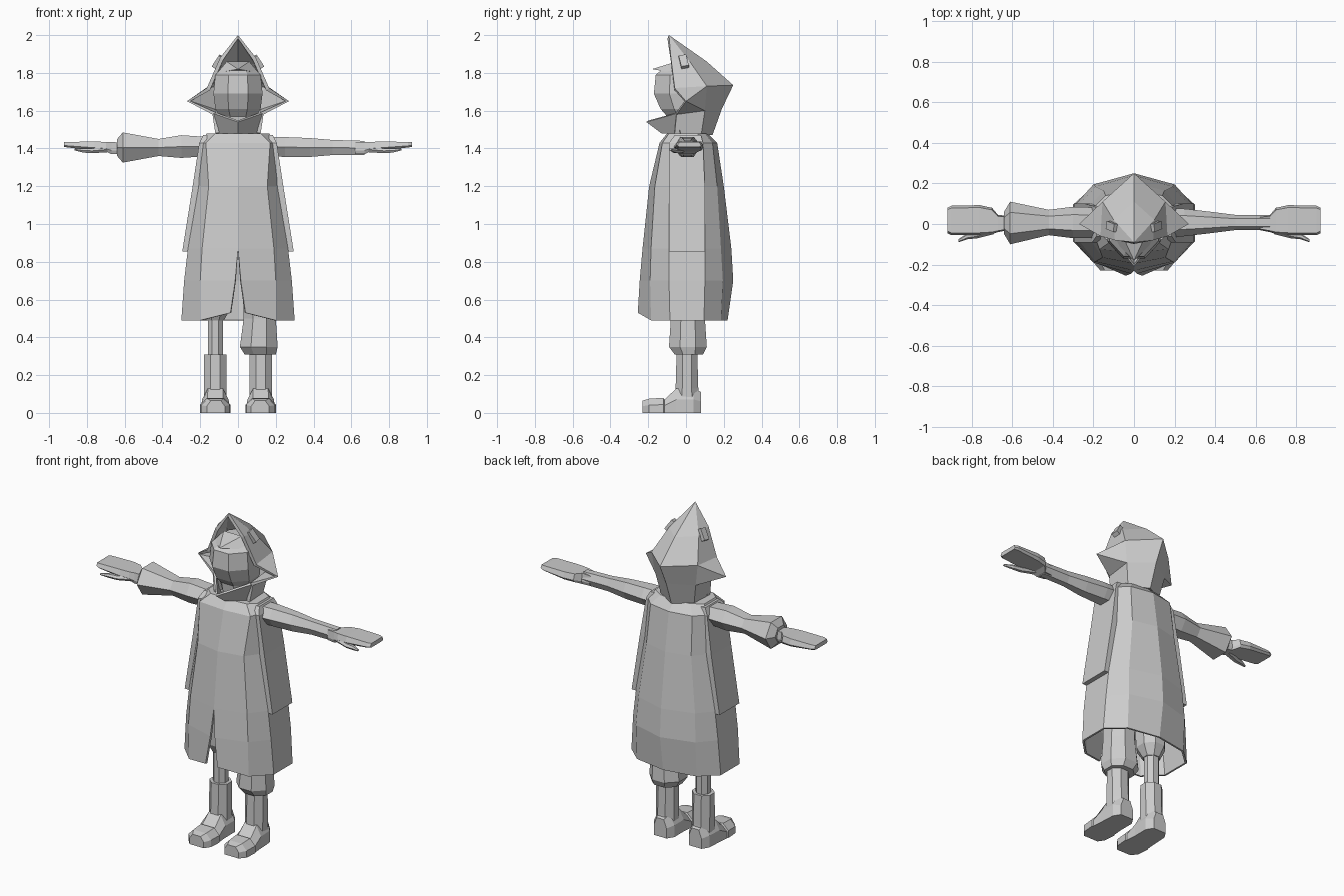
import bpy, bmesh, math
from mathutils import Vector

grey = bpy.data.materials.new("plain_grey")
grey.diffuse_color = (0.6, 0.6, 0.6, 1)

# Unit cross-sections
OCT = [(0.5 + 0.5 * math.cos((k + 0.5) * math.pi / 4) / math.cos(math.pi / 8),
        0.5 + 0.5 * math.sin((k + 0.5) * math.pi / 4) / math.cos(math.pi / 8)) for k in range(8)]
HEX = [(0, .5), (.25, 0), (.75, 0), (1, .5), (.75, 1), (.25, 1)]
SHOE = [(0, 0), (1, 0), (1, .55), (.78, 1), (.22, 1), (0, .55)]
SLAB = [(0, .3), (.08, 0), (.92, 0), (1, .3), (.92, 1), (.08, 1)]


def finish(name, bm, outward_from=None):
    bmesh.ops.recalc_face_normals(bm, faces=bm.faces)
    if outward_from is not None:
        c = Vector(outward_from)
        if sum((f.calc_center_median() - c).dot(f.normal) * f.calc_area() for f in bm.faces) < 0:
            bmesh.ops.reverse_faces(bm, faces=bm.faces)
    me = bpy.data.meshes.new(name)
    bm.to_mesh(me)
    bm.free()
    me.materials.append(grey)
    ob = bpy.data.objects.new(name, me)
    bpy.context.collection.objects.link(ob)
    return ob


def tube(name, axis, rows, shape=OCT, sx=1):
    """Loft along an axis; each row is (position, u_min, u_max, v_min, v_max)."""
    bm = bmesh.new()
    rings = []
    for t, u0, u1, v0, v1 in rows:
        ring = []
        for a, b in shape:
            u, v = u0 + a * (u1 - u0), v0 + b * (v1 - v0)
            x, y, z = {'x': (t, u, v), 'y': (u, t, v), 'z': (u, v, t)}[axis]
            ring.append(bm.verts.new((x * sx, y, z)))
        rings.append(ring)
    n = len(shape)
    for r, s in zip(rings, rings[1:]):
        for k in range(n):
            bm.faces.new((r[k], r[(k + 1) % n], s[(k + 1) % n], s[k]))
    bm.faces.new(rings[0])
    bm.faces.new(rings[-1])
    return finish(name, bm)


def sheet(name, pts, faces, centre, thick):
    """Half sheet mirrored across x = 0 and thickened inwards."""
    bm = bmesh.new()
    vs = [bm.verts.new(p) for p in pts]
    for f in faces:
        bm.faces.new([vs[i] for i in f])
    ob = finish(name, bm, centre)
    m = ob.modifiers.new("mirror", 'MIRROR')
    m.use_clip = True
    s = ob.modifiers.new("thickness", 'SOLIDIFY')
    s.thickness = thick
    s.offset = -1
    return ob


# Robe: columns run from front centre round to back centre, slit below
robe_rows = [
    (1.48, [(0, -.10), (.12, -.09), (.165, -.05), (.165, .06), (.10, .10), (0, .115)]),
    (1.43, [(0, -.14), (.17, -.125), (.19, -.07), (.19, .09), (.14, .14), (0, .165)]),
    (1.20, [(0, -.195), (.155, -.165), (.215, -.08), (.215, .09), (.15, .165), (0, .20)]),
    (0.87, [(0, -.23), (.19, -.185), (.265, -.09), (.265, .10), (.19, .185), (0, .24)]),
    (0.70, [(.015, -.245), (.20, -.19), (.285, -.09), (.285, .10), (.20, .195), (0, .25)]),
    (0.49, [(.04, -.255), (.20, -.185), (.30, -.085), (.30, .095), (.20, .185), (0, .22)]),
]
pts = [(x, y, z + (.04 if z < .5 and k == 0 else 0)) for z, row in robe_rows for k, (x, y) in enumerate(row)]
quads = [(r * 6 + c, r * 6 + c + 1, r * 6 + c + 7, r * 6 + c + 6) for r in range(5) for c in range(5)]
sheet("robe", pts, quads + [(0, 1, 2, 3, 4, 5)], (0, 0, 1), .012)

# Side panels hanging from the shoulders
for s, side in ((1, "left"), (-1, "right")):
    tube(side + "_side_panel", 'z', [
        (1.47, .15, .185, -.06, .08), (1.43, .17, .205, -.09, .09),
        (1.20, .205, .24, -.09, .10), (.855, .265, .295, -.09, .10)],
        [(0, 0), (1, 0), (1, 1), (0, 1)], s)

# Hood: rim, middle and back points with a spike on each side
hood = [(0, -.09, 2.0),
        (.095, -.08, 1.88), (.10, .02, 1.86), (0, .11, 1.86),
        (.165, -.06, 1.72), (.155, .11, 1.73), (0, .25, 1.735),
        (.27, .0, 1.65),
        (.135, -.05, 1.58), (.135, .10, 1.60), (0, .19, 1.61),
        (.12, -.06, 1.48), (.11, .08, 1.47), (0, .14, 1.47)]
sheet("hood", hood, [(0, 1, 2), (0, 2, 3), (1, 4, 5, 2), (2, 5, 6, 3), (4, 7, 5), (7, 9, 5),
                     (7, 8, 9), (5, 9, 10, 6), (8, 11, 12, 9), (9, 12, 13, 10)],
      (0, .02, 1.68), .02)

# Pointed collar under the chin
sheet("collar", [(0, -.21, 1.54), (.13, -.05, 1.585), (.12, -.03, 1.48), (0, -.13, 1.48)],
      [(0, 1, 2, 3)], (0, .1, 1.53), .015)

# Hood patches
for s, side in ((1, "left"), (-1, "right")):
    bpy.ops.mesh.primitive_cube_add(size=1, location=(s * .106, -.012, 1.858),
                                    rotation=(math.radians(12), -s * math.radians(33), 0))
    ob = bpy.context.object
    ob.name = side + "_hood_patch"
    ob.scale = (.03, .04, .07)
    ob.data.materials.append(grey)

# Face and the peaked fringe above it
tube("face", 'z', [(1.47, -.07, .07, -.09, .08), (1.57, -.10, .10, -.10, .10),
                   (1.61, -.12, .12, -.135, .11), (1.69, -.13, .13, -.17, .11),
                   (1.79, -.12, .12, -.16, .10), (1.84, -.07, .07, -.10, .06)])
bm = bmesh.new()
v = [bm.verts.new(p) for p in [(0, -.18, 1.82), (-.11, -.07, 1.80), (.11, -.07, 1.80),
                               (-.06, -.05, 1.86), (.06, -.05, 1.86)]]
for f in [(0, 1, 2), (0, 3, 1), (0, 4, 3), (0, 2, 4), (1, 3, 4, 2)]:
    bm.faces.new([v[i] for i in f])
finish("fringe", bm)

# Sleeves: slim on one side, flared on the other
tube("slim_sleeve", 'x', [(.15, -.07, .08, 1.36, 1.46), (.25, -.06, .075, 1.355, 1.46),
                          (.38, -.045, .06, 1.355, 1.455), (.50, -.03, .045, 1.365, 1.445),
                          (.67, -.03, .045, 1.365, 1.44)], HEX)
tube("flared_sleeve", 'x', [(.15, -.07, .08, 1.36, 1.46), (.30, -.07, .085, 1.35, 1.47),
                            (.42, -.055, .07, 1.36, 1.45), (.61, -.10, .11, 1.325, 1.485),
                            (.64, -.05, .06, 1.36, 1.45)], HEX, -1)

# Hands with thumbs
for s, side in ((1, "left"), (-1, "right")):
    tube(side + "_hand", 'x', [(.62, -.03, .04, 1.37, 1.43), (.67, -.04, .045, 1.37, 1.435),
                               (.70, -.05, .08, 1.385, 1.435), (.76, -.055, .093, 1.39, 1.436),
                               (.90, -.055, .09, 1.405, 1.435), (.92, -.045, .08, 1.408, 1.433)],
         SLAB, s)
    tube(side + "_thumb", 'x', [(.69, -.05, .0, 1.38, 1.41), (.77, -.07, -.03, 1.375, 1.40),
                                (.82, -.075, -.045, 1.378, 1.40), (.865, -.09, -.075, 1.39, 1.40)],
         HEX, s)

# Boots and shoes
for s, side in ((1, "left"), (-1, "right")):
    tube(side + "_boot", 'z', [(.05, .06, .18, -.06, .07), (.13, .06, .18, -.055, .065),
                               (.31, .06, .18, -.05, .06)], OCT, s)
    tube(side + "_shoe", 'y', [(-.23, .07, .165, 0, .065), (-.195, .045, .195, 0, .075),
                               (-.12, .04, .20, 0, .08), (-.115, .045, .195, 0, .07),
                               (-.05, .05, .19, 0, .13), (.04, .05, .185, 0, .13),
                               (.08, .075, .16, 0, .11)], SHOE, s)

# Trousers: one puffed leg, one rolled leg with a thin shin
tube("puffed_trouser_leg", 'z', [(.31, .035, .20, -.06, .09), (.35, .01, .21, -.09, .11),
                                 (.50, .03, .20, -.08, .10), (.85, .02, .19, -.09, .10)])
tube("thin_shin", 'z', [(.30, .08, .16, -.035, .045), (.49, .08, .16, -.035, .045)], OCT, -1)
tube("rolled_trouser_leg", 'z', [(.49, .075, .165, -.04, .05), (.55, .04, .19, -.075, .085),
                                 (.85, .02, .19, -.09, .10)], OCT, -1)
